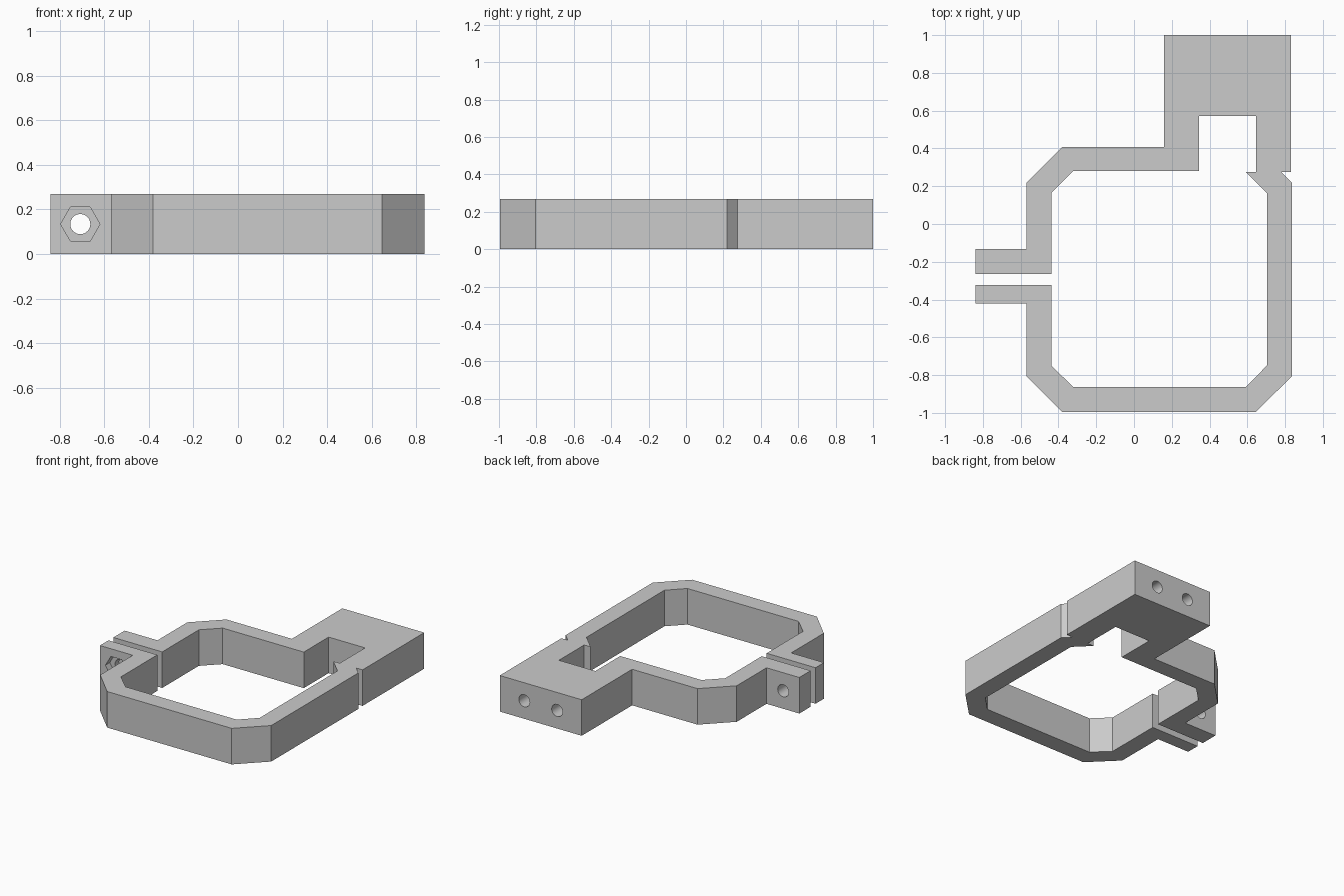
import bpy
import bmesh
from math import pi

cube = bpy.data.objects.get("Cube")
if cube:
    bpy.data.objects.remove(cube, do_unlink=True)

HEIGHT = 0.268
MID = HEIGHT / 2

# Single grey material
grey = bpy.data.materials.new("light grey plastic")
grey.use_nodes = True
colour = (0.6, 0.6, 0.6, 1)
grey.diffuse_color = colour
grey.node_tree.nodes["Principled BSDF"].inputs["Base Color"].default_value = colour

# Outline of the open clamp ring with its two tabs and mounting block
outer = [
    (-0.84, -0.322), (-0.84, -0.422), (-0.57, -0.422), (-0.57, -0.805),
    (-0.38, -0.995), (0.645, -0.995), (0.837, -0.805), (0.837, 0.218),
    (0.78, 0.275), (0.832, 0.275), (0.832, 1.0), (0.158, 1.0),
    (0.158, 0.407), (-0.38, 0.407), (-0.57, 0.218), (-0.57, -0.132),
    (-0.84, -0.132), (-0.84, -0.265),
]
inner = [
    (-0.438, -0.265), (-0.438, 0.165), (-0.322, 0.28), (0.345, 0.28),
    (0.345, 0.572), (0.645, 0.572), (0.645, 0.275), (0.592, 0.275),
    (0.703, 0.165), (0.703, -0.75), (0.592, -0.862), (-0.322, -0.862),
    (-0.438, -0.75), (-0.438, -0.322),
]
bm = bmesh.new()
base = bm.faces.new([bm.verts.new((x, y, 0)) for x, y in outer + inner])
top = bmesh.ops.extrude_face_region(bm, geom=[base])["geom"]
bmesh.ops.translate(bm, vec=(0, 0, HEIGHT),
                    verts=[v for v in top if isinstance(v, bmesh.types.BMVert)])
bmesh.ops.recalc_face_normals(bm, faces=bm.faces)
mesh = bpy.data.meshes.new("clamp_body")
bm.to_mesh(mesh)
bm.free()
mesh.materials.append(grey)
clamp = bpy.data.objects.new("clamp_body", mesh)
bpy.context.collection.objects.link(clamp)


def bore(name, x, y_front, y_back, radius, sides):
    """Cut a round or hexagonal hole along y at mid height."""
    bpy.ops.mesh.primitive_cylinder_add(
        vertices=sides, radius=radius, depth=y_back - y_front,
        location=(x, (y_front + y_back) / 2, MID), rotation=(pi / 2, pi / 2, 0))
    cutter = bpy.context.object
    cutter.name = name
    cutter.hide_render = True
    cutter.data.materials.append(grey)
    cut = clamp.modifiers.new(name, "BOOLEAN")
    cut.object = cutter
    cut.operation = "DIFFERENCE"
    cut.solver = "EXACT"
    bpy.ops.object.select_all(action="DESELECT")
    clamp.select_set(True)
    bpy.context.view_layer.objects.active = clamp
    bpy.ops.object.modifier_apply(modifier=cut.name)
    bpy.data.objects.remove(cutter, do_unlink=True)


# Clamping screw hole through both tabs, with a nut pocket in the front one
bore("screw_hole", -0.707, -0.5, -0.05, 0.045, 32)
bore("nut_pocket", -0.707, -0.5, -0.37, 0.088, 6)

# Blind mounting holes in the back of the block
for side in (-1, 1):
    bore("mounting_hole", 0.495 + side * 0.135, 0.72, 1.1, 0.045, 32)

bpy.ops.object.shade_smooth_by_angle(angle=pi / 6)
